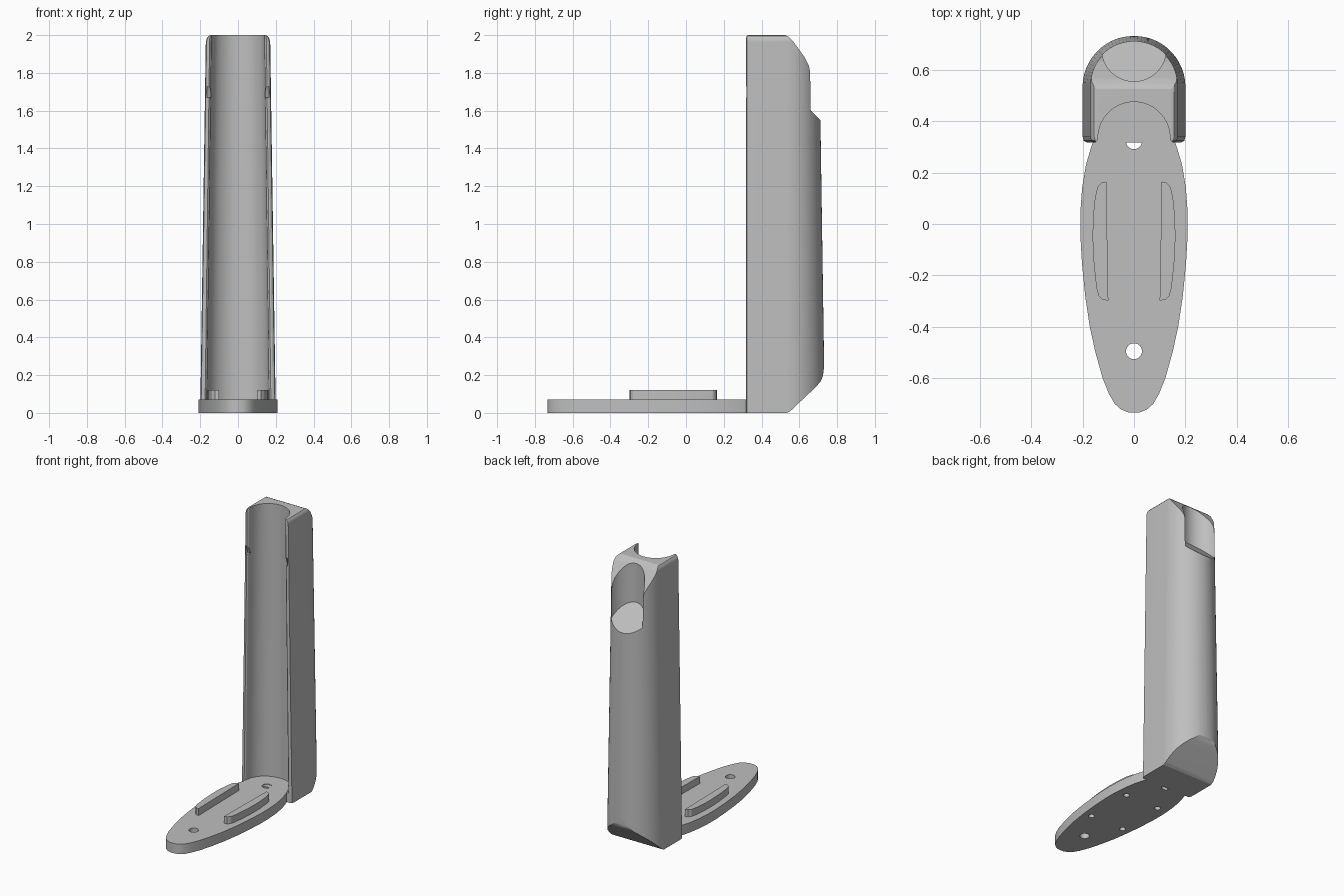
import bpy, bmesh
from math import sin, cos, pi

cube = bpy.data.objects.get("Cube")
if cube:
    bpy.data.objects.remove(cube, do_unlink=True)

grey = bpy.data.materials.new("plain grey")
grey.use_nodes = True
colour = (0.52, 0.52, 0.52, 1)
grey.diffuse_color = colour
grey.node_tree.nodes["Principled BSDF"].inputs["Base Color"].default_value = colour


def loft(name, rings):
    """Solid skinned through rings of equal length, capped at both ends."""
    bm = bmesh.new()
    rows = [[bm.verts.new(p) for p in ring] for ring in rings]
    n = len(rows[0])
    for a, b in zip(rows, rows[1:]):
        for i in range(n):
            j = (i + 1) % n
            bm.faces.new((a[i], a[j], b[j], b[i]))
    bm.faces.new(rows[0][::-1])
    bm.faces.new(rows[-1])
    bmesh.ops.recalc_face_normals(bm, faces=bm.faces)
    mesh = bpy.data.meshes.new(name)
    bm.to_mesh(mesh)
    bm.free()
    mesh.materials.append(grey)
    ob = bpy.data.objects.new(name, mesh)
    bpy.context.collection.objects.link(ob)
    return ob


def upright(name, outline, z0, z1):
    return loft(name, [[(x, y, z) for x, y in outline] for z in (z0, z1)])


def sideways(name, outline, x0, x1):
    return loft(name, [[(x, y, z) for y, z in outline] for x in (x0, x1)])


def mirrored(half):
    """Close a right-half outline across x = 0."""
    return half + [(-x, y) for x, y in reversed(half)]


def circle(cx, cy, r, n=32):
    return [(cx + r * cos(2 * pi * i / n), cy + r * sin(2 * pi * i / n)) for i in range(n)]


def activate(ob):
    bpy.ops.object.select_all(action='DESELECT')
    ob.select_set(True)
    bpy.context.view_layer.objects.active = ob


def combine(ob, cutter, operation='DIFFERENCE'):
    activate(ob)
    mod = ob.modifiers.new("cut", 'BOOLEAN')
    mod.operation = operation
    mod.solver = 'EXACT'
    mod.object = cutter
    cutter.hide_render = True
    bpy.ops.object.modifier_apply(modifier=mod.name)
    bpy.data.objects.remove(cutter, do_unlink=True)


def finish(ob):
    activate(ob)
    bpy.ops.object.shade_smooth_by_angle(angle=0.45)
    mod = ob.modifiers.new("even shading", 'WEIGHTED_NORMAL')
    mod.keep_sharp = True


# Column: tapered, round-backed body with softened top rim
def column_ring(z, inset=0):
    w = 0.2 - 0.015 * z - inset
    depth = 0.2 - 0.015 * z - inset
    half = [(w - 0.015, 0.318), (w - 0.004, 0.324), (w, 0.34)]
    half += [(w * cos(a), 0.535 + depth * sin(a)) for a in [pi * i / 40 for i in range(20)]]
    half.append((0.001, 0.535 + depth))
    return [(x, y, z) for x, y in mirrored(half)]


column = loft("column", [column_ring(-0.1), column_ring(1.965), column_ring(1.985, 0.006),
                         column_ring(1.996, 0.015), column_ring(2.0, 0.028)])

# Sloped heel and sloped top of the column
side = [(0.2, 0), (0.535, 0), (0.555, 0.012), (0.685, 0.135), (0.712, 0.165),
        (0.725, 0.195), (0.732, 0.25), (0.8, 0.5), (0.8, 1.5), (0.72, 1.62),
        (0.662, 1.785), (0.65, 1.84), (0.63, 1.88), (0.565, 1.97), (0.545, 1.99),
        (0.525, 2.0), (0.48, 2.02), (0.2, 2.02)]
combine(column, sideways("side_shape", side, -0.4, 0.4), 'INTERSECT')


# Open channel along the front
def channel_ring(z):
    h = 0.165 - 0.0125 * z
    half = [(h + 0.03, 0.2), (h + 0.01, 0.318), (h + 0.003, 0.325)]
    half += [(h * cos(a), 0.335 + 0.14 * sin(a)) for a in [pi * i / 32 for i in range(16)]]
    half.append((0.001, 0.475))
    return [(x, y, z) for x, y in mirrored(half)]


combine(column, loft("channel", [channel_ring(0.066), channel_ring(2.1)]))

# Scooped recess high on the back, with a sloping floor
scoop = circle(0, 0.68, 0.125, 48)
combine(column, loft("scoop", [[(x, y, 1.56 + 0.7 - y) for x, y in scoop],
                               [(x, y, 2.2) for x, y in scoop]]))

# Small nicks in the two front lips
nick = [(0.3, 1.67), (0.345, 1.67), (0.33, 1.71), (0.3, 1.76)]
for s in (-1, 1):
    combine(column, sideways("nick", nick, s * 0.1, s * 0.164))
finish(column)

# Base plate: long oval, drilled through and pocketed below
oval = [(0.02, -0.734), (0.05, -0.722), (0.075, -0.7), (0.098, -0.66), (0.122, -0.6),
        (0.15, -0.5), (0.172, -0.4), (0.19, -0.28), (0.202, -0.16), (0.209, -0.04),
        (0.209, 0.04), (0.202, 0.14), (0.187, 0.23), (0.165, 0.305), (0.14, 0.36),
        (0.1, 0.42), (0.04, 0.46)]
plate = upright("base_plate", mirrored(oval), 0, 0.07)
for y in (0.322, -0.495):
    combine(plate, upright("bolt_hole", circle(0, y, 0.031), -0.1, 0.2))
for y in (0.08, -0.27):
    for s in (-1, 1):
        combine(plate, upright("pocket", circle(s * 0.13, y, 0.02, 20), -0.1, 0.05))
finish(plate)

# Two raised rails with bowed outer edges
rail = [(0.108, 0.165), (0.128, 0.16), (0.143, 0.142), (0.152, 0.1), (0.16, 0.02),
        (0.161, -0.06), (0.156, -0.16), (0.146, -0.25), (0.137, -0.28), (0.122, -0.295),
        (0.1, -0.298)]
for s, label in ((1, "left"), (-1, "right")):
    finish(upright(label + "_rail", [(s * x, y) for x, y in rail], 0.06, 0.12))
